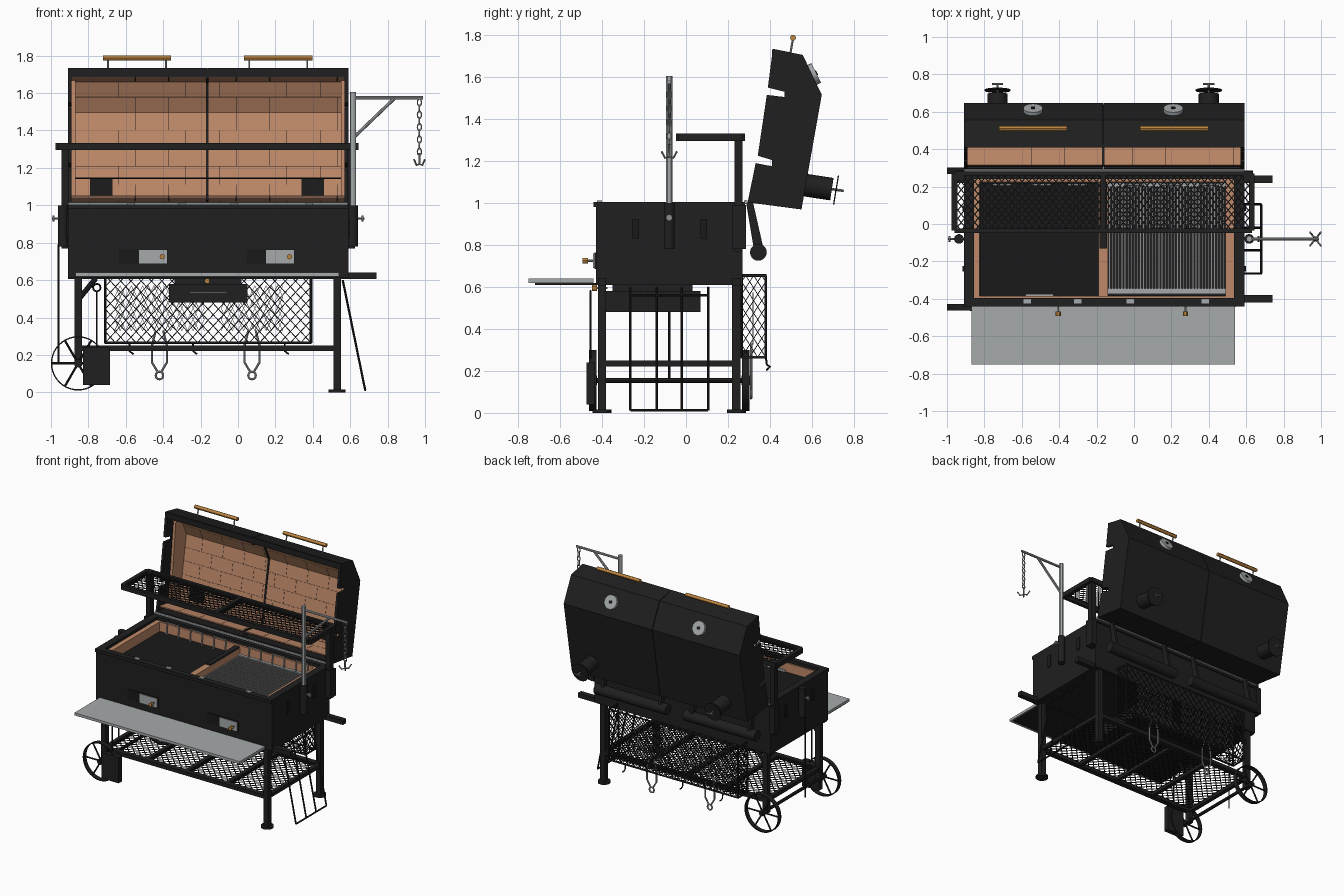
import bpy, bmesh, math
from math import sin, cos, pi
from mathutils import Matrix, Vector

if "Cube" in bpy.data.objects:
    bpy.data.objects.remove(bpy.data.objects["Cube"])


def material(name, *rgb):
    m = bpy.data.materials.new(name)
    m.use_nodes = True
    m.diffuse_color = (*rgb, 1)
    m.node_tree.nodes["Principled BSDF"].inputs["Base Color"].default_value = (*rgb, 1)
    return m


black = material("black_steel", .014, .014, .015)
iron = material("cast_iron", .01, .01, .01)
brick = material("fire_brick", .52, .25, .14)
steel = material("brushed_steel", .38, .4, .41)
grey = material("grate_grey", .27, .27, .27)
wood = material("oiled_wood", .5, .23, .05)


def finish(name, bm, mat, thick=0):
    bmesh.ops.recalc_face_normals(bm, faces=bm.faces)
    mesh = bpy.data.meshes.new(name)
    bm.to_mesh(mesh)
    bm.free()
    mesh.materials.append(mat)
    ob = bpy.data.objects.new(name, mesh)
    bpy.context.collection.objects.link(ob)
    if thick:
        mod = ob.modifiers.new("thickness", "SOLIDIFY")
        mod.thickness, mod.offset = thick, 0
    return ob


def boxes(name, mat, *ranges):
    """Each box is given as three (low, high) ranges."""
    bm = bmesh.new()
    for r in ranges:
        size = Matrix.Diagonal([b - a for a, b in r]).to_4x4()
        mid = Matrix.Translation([(a + b) / 2 for a, b in r])
        bmesh.ops.create_cube(bm, size=1, matrix=mid @ size)
    return finish(name, bm, mat)


def rods(name, mat, radius, paths, res=2, closed=False):
    """Round bars swept along one or more paths."""
    cu = bpy.data.curves.new(name, "CURVE")
    cu.dimensions, cu.bevel_depth, cu.bevel_resolution = "3D", radius, res
    cu.use_fill_caps = True
    for path in paths:
        sp = cu.splines.new("POLY")
        sp.points.add(len(path) - 1)
        sp.use_cyclic_u = closed
        for p, co in zip(sp.points, path):
            p.co = (*co, 1)
    cu.materials.append(mat)
    ob = bpy.data.objects.new(name, cu)
    bpy.context.collection.objects.link(ob)
    bpy.ops.object.select_all(action="DESELECT")
    ob.select_set(True)
    bpy.context.view_layer.objects.active = ob
    bpy.ops.object.convert(target="MESH")
    bpy.ops.object.shade_smooth_by_angle()


def sheets(name, mat, thick, patches):
    """Each patch is a y-z polyline swept between two x values."""
    bm = bmesh.new()
    for pts, x0, x1 in patches:
        rows = [[bm.verts.new((x, *p)) for p in pts] for x in (x0, x1)]
        for i in range(len(pts) - 1):
            bm.faces.new((rows[0][i], rows[0][i + 1], rows[1][i + 1], rows[1][i]))
    finish(name, bm, mat, thick)


def plates(name, mat, thick, pts, xs):
    bm = bmesh.new()
    for x in xs:
        bm.faces.new([bm.verts.new((x, *p)) for p in pts])
    finish(name, bm, mat, thick)


def expanded(name, mat, corner, u, v, pitch=.05, rise=.026, w=.006):
    """Expanded metal: zigzag ribbons that meet in diamonds."""
    corner, u, v = Vector(corner), Vector(u), Vector(v)
    nu, nv = round(u.length / pitch * 2), round(v.length / rise)
    wide = v.normalized() * w / 2
    bm = bmesh.new()
    for j in range(nv):
        last = None
        for i in range(nu + 1):
            t = j + .5 + (.5 if (i + j) % 2 else -.5)
            p = corner + u * i / nu + v * t / nv
            pair = bm.verts.new(p - wide), bm.verts.new(p + wide)
            if last:
                bm.faces.new((last[0], pair[0], pair[1], last[1]))
            last = pair
    finish(name, bm, mat, .004)


def ring(x, y, z, r, n=24):
    return [(x + r * cos(2 * pi * i / n), y, z + r * sin(2 * pi * i / n)) for i in range(n)]


L, R, MID = -.91, .59, -.165      # ends and middle of the cooker
F, B = -.43, .27                  # front and back of the firebox

# firebox with brick lining
boxes("firebox", black,
      ((L, R), (F, F + .025), (.61, 1)), ((L, R), (B - .025, B), (.61, 1)),
      ((L, L + .03), (F, B), (.61, 1)), ((R - .03, R), (F, B), (.61, 1)),
      ((L, R), (F, B), (.61, .63)))
boxes("firebox_rim", black, ((L, R), (F - .01, F + .035), (.98, 1.005)),
      ((L, R), (B - .03, B + .01), (.98, 1.005)),
      ((L, L + .055), (F, B), (.985, 1.005)), ((R - .055, R), (F, B), (.985, 1.005)))
boxes("firebox_lining", brick,
      ((-.88, .56), (-.405, -.385), (.63, .98)), ((-.88, .56), (.225, .245), (.63, .98)),
      ((-.88, -.825), (-.39, .24), (.63, .98)), ((.49, .56), (-.39, .24), (.63, .98)),
      ((-.19, -.14), (-.39, .24), (.63, .96)))
boxes("divider_brace", black, ((-.185, -.145), (-.13, .24), (.95, .97)))
boxes("griddle", iron, ((-.82, -.19), (-.385, .22), (.89, .91)))
boxes("griddle_lip", steel, ((-.58, -.43), (-.385, -.375), (.91, .925)))
boxes("grill_grate", grey, *[((x, x + .009), (-.36, .22), (.9, .915))
      for x in (-.135 + .0165 * i for i in range(38))])
boxes("grate_ends", steel, ((-.14, .49), (-.375, -.345), (.9, .918)),
      ((-.14, .49), (.2, .22), (.9, .918)))
boxes("rim_clips", steel, *[((x - .02, x + .02), (-.425, -.4), (1.004, 1.012))
      for x in (-.57, -.3, -.02, .38)])
rods("lift_handles", steel, .006, [[(x - .05, .2, .91), (x - .05, .21, 1), (x + .05, .21, 1),
     (x + .05, .2, .91)] for x in (-.7, -.5, -.3, 0, .2, .4)])
rods("hinge_rod", steel, .01, [[(L, .285, 1.005), (R, .285, 1.005)]])

# front vents, knobs and work shelf
vents = (-.455, .225)
boxes("vent_tracks", iron, *[((x - .18, x + .08), (F - .006, F), (.685, .765)) for x in vents])
boxes("vent_slides", steel, *[((x - .075, x + .075), (F - .012, F), (.69, .76)) for x in vents])
knobs = [(x + .05, -.48, .725) for x in vents] + [(MID, -.435, .595)]
rods("knob_stems", steel, .005, [[(x, y, z), (x, y + .06, z)] for x, y, z in knobs])
rods("knobs", wood, .014, [[(x, y - .012, z), (x, y + .012, z)] for x, y, z in knobs], 4)
boxes("work_shelf", steel, ((-.87, .54), (-.75, F - .01), (.62, .64)))
boxes("shelf_supports", black, ((-.86, .53), (-.72, F), (.61, .62)))
boxes("ash_drawer", black, ((-.37, .05), (-.4, .07), (.48, .58)), ((-.34, .02), (-.35, .03), (.58, .61)))
boxes("drawer_pull", grey, ((-.26, -.06), (-.415, -.4), (.53, .54)))

# stand: legs, rails, lower shelf
legs_y = (-.4, .24)
sq = lambda c, h=.02: (c - h, c + h)
boxes("legs", black, *[(sq(x), sq(y), (z, .62)) for y in legs_y for x, z in ((.53, 0), (-.855, .14))])
rods("feet", black, .045, [[(.53, y, 0), (.53, y, .015)] for y in legs_y], 6)
boxes("carry_rails", black, *[((L, .74), sq(y), (.605, .64)) for y in legs_y])
rods("leg_braces", black, .014, [[(-.85, y, .5), (-.76, y, .61)] for y in legs_y])
boxes("lower_frame", black, *[((-.87, .55), sq(y), (.222, .25)) for y in legs_y],
      *[(sq(x, .015), legs_y, (.222, .25)) for x in (-.855, -.5, MID, .18, .53)])
expanded("lower_mesh", black, (-.85, -.39, .245), (1.37, 0, 0), (0, .62, 0), w=.009)

# wheels on the left end
WX, WZ, WR = -.855, .155, .142
wheels_y = (-.445, .285)
rods("axle", black, .012, [[(WX, -.47, WZ), (WX, .31, WZ)]])
for y in wheels_y:
    bm = bmesh.new()
    bmesh.ops.create_cone(bm, cap_ends=False, segments=40, radius1=WR, radius2=WR, depth=.035,
                          matrix=Matrix.Translation((WX, y, WZ)) @ Matrix.Rotation(pi / 2, 4, "X"))
    finish("wheel_rim", bm, black, .007)
    rods("wheel_spokes", black, .006, [[(WX, y, WZ), p] for p in ring(WX, y, WZ, WR, 6)])
    rods("wheel_hub", black, .022, [[(WX, y - .02, WZ), (WX, y + .02, WZ)]], 4)
boxes("wheel_box", black, ((-.83, -.685), (-.475, -.435), (.04, .24)))
rods("hanging_chains", black, .005, [[(-.755, -.455, .24), (-.755, -.455, .54)],
                                     [(-.96, -.08, .16), (-.96, -.08, .79)]])
rods("chain_ring", black, .005, [ring(-.755, -.455, .56, .02, 12)], closed=True)

# rear basket with spare grids, tongs and hooks
bx, by, bz = (-.71, .39), (.265, .38), (.265, .655)
w, d, h = bx[1] - bx[0], by[1] - by[0], bz[1] - bz[0]
for y in by:
    expanded("basket_face", black, (bx[0], y, bz[0]), (w, 0, 0), (0, 0, h), .055, .03, .007)
for x in bx:
    expanded("basket_end", black, (x, by[0], bz[0]), (0, d, 0), (0, 0, h), .04, .03, .007)
expanded("basket_floor", black, (bx[0], by[0], bz[0]), (w, 0, 0), (0, d, 0), .055, .03, .007)
rods("basket_frame", black, .007, [[(x, y, z) for x, y in ((bx[0], by[0]), (bx[1], by[0]),
     (bx[1], by[1]), (bx[0], by[1]))] for z in bz], closed=True)
rods("basket_posts", black, .007, [[(x, y, z) for z in bz] for x in bx for y in by])
for x, width in ((-.66, .48), (-.09, .33)):
    expanded("spare_grid", grey, (x, .32, .33), (width, 0, 0), (0, 0, .24), .03, .03)
for x in (-.42, .075):
    rods("tongs", steel, .006, [[(x + s * .02, .31, .33), (x + s * .04, .31, .25), (x + s * .04, .31, .16),
                                 (x + s * .01, .31, .11)] for s in (-1, 1)])
    rods("tong_ring", steel, .006, [ring(x, .31, .09, .02, 12)], closed=True)
rods("pigtail_hooks", black, .005, [[(x, .38, .27), (x, .385, .23), (x, .4, .22), (x + .02, .385, .205)]
     for x in (-.58, -.24, .25)])

# leaning rake rack at the right end
rods("rake_rack", black, .006, [[(.56, y, .6), (.68, y, .012)] for y in (-.265, -.14, -.02, .105)]
     + [[(x, -.265, z), (x, .105, z)] for x, z in ((.568, .56), (.68, .012))])

# side slots and post sleeves, mirrored about the middle
for s, end in ((1, R), (-1, L)):
    at = lambda a, b: tuple(sorted((end + s * a, end + s * b)))
    boxes("side_slots", iron, *[(at(0, .008), sq(y, .015), (.83, .925)) for y in (-.24, .085)])
    rods("post_sleeve", black, .026, [[(end + s * .026, -.08, .78), (end + s * .026, -.08, 1)]], 5)
    rods("set_screw", grey, .006, [[(end, -.08, .93), (end + s * .085, -.08, .93)]])
    rods("sleeve_knob", grey, .016, [[(end + s * .07, -.08, .93), (end + s * .082, -.08, .93)]])
    boxes("shelf_post", black, (at(-.005, .035), (.23, .27), (.77, 1.33)),
          (at(0, .045), (.22, .285), (.78, .99)))

# upper mesh shelf
ux, uy = (-.96, .63), (-.035, .27)
boxes("upper_frame", black, *[(ux, sq(y, .012), (1.295, 1.332)) for y in uy],
      *[(sq(x, .015), uy, (1.295, 1.332)) for x in (*ux, MID)])
expanded("upper_mesh", black, (ux[0], uy[0], 1.32), (ux[1] - ux[0], 0, 0), (0, uy[1] - uy[0], 0), .036, .022, .009)

# swing crane with chain and hook
PX, PY = .616, -.08
rods("crane_post", steel, .016, [[(PX, PY, .8), (PX, PY, 1.605)]], 4)
rods("crane_boom", steel, .009, [[(PX, PY, 1.575), (.99, PY, 1.575)], [(PX, PY, 1.36), (.84, PY, 1.575)]])
for i in range(9):
    z, flat = 1.55 - i * .033, i % 2
    link = [(.97 + (0 if flat else a), PY + (a if flat else 0), z + b * 1.8)
            for a, _, b in ring(0, 0, 0, .011, 10)]
    rods("chain_link", steel, .004, [link], 1, True)
rods("meat_hook", steel, .005, [[(.97, PY, 1.28), (.97, PY, 1.22), (.97 + a, PY + b, 1.215), (.97 + a * 1.8, PY + b * 1.8, 1.245)]
     for a, b in ((.016, .02), (.016, -.02), (-.016, .02), (-.016, -.02))])

# open lid
lid = [(.295, 1.01), (.546, .975), (.64, 1.515), (.552, 1.7), (.413, 1.728)]
inner = [(.47 + (y - .47) * .9, 1.35 + (z - 1.35) * .9) for y, z in lid]
slots = [(.39, 1.55), (.47, 1.53), (.47, 1.505), (.385, 1.515),
         (.342, 1.225), (.41, 1.205), (.41, 1.175), (.332, 1.19)]
sheets("lid_shell", black, .014, [(lid, L, MID - .002), (lid, MID + .002, R)])
sheets("lid_backing", black, .006, [([(y - .004, z) for y, z in inner], L, R)])
plates("lid_ends", black, .02, lid + slots, (L + .01, R - .01))
plates("lid_end_lining", brick, .02, [(.42, 1.03)] + inner[1:4] + [(.49, 1.68)], (L + .03, R - .03))
sheets("lid_rib", black, .03, [(inner, MID - .007, MID + .007)])
boxes("lid_lip", black, ((L, R), (.41, .425), (1.69, 1.732)))
courses = []
for (a, b), n in zip(zip(inner, inner[1:]), (2, 5, 2, 1)):
    a, b = Vector(a), Vector(b)
    gap = (b - a).normalized() * .001
    for k in range(n):
        row = [a.lerp(b, k / n) + gap, a.lerp(b, (k + 1) / n) - gap]
        cuts = [L + .02] + [L + .18 * (i + (k % 2) / 2) for i in range(1, 9)] + [R - .02]
        cuts = [c for c in cuts if c <= R - .02]
        courses += [(row, x0 + .001, x1 - .001) for x0, x1 in zip(cuts, cuts[1:])]
sheets("lid_bricks", brick, .016, courses)
rods("lid_rack_rod", black, .004, [[(L, .5, 1.145), (R, .5, 1.145)]])

# chimneys, dampers, gauges and handles on the lid
flues = (-.73, .4)
sheets("flue_openings", iron, .008, [([(.533, 1.04), (.551, 1.145)], x - .06, x + .06) for x in flues])
rods("chimneys", black, .054, [[(x, .55, 1.088), (x, .695, 1.066)] for x in flues], 8)
rods("damper_discs", black, .07, [[(x, .712, 1.063), (x, .718, 1.062)] for x in flues], 8)
rods("damper_screws", grey, .006, [[(x, .69, 1.067), (x, .75, 1.058)] for x in flues])
rods("damper_grips", grey, .005, [[(x - .03, .748, 1.058), (x + .03, .748, 1.058)] for x in flues])
gauges = (-.54, .21)
rods("gauges", steel, .052, [[(x, .6, 1.61), (x, .62, 1.62)] for x in gauges], 8)
rods("gauge_hubs", iron, .012, [[(x, .62, 1.62), (x, .624, 1.622)] for x in gauges], 4)
grips = (-.54, .215)
rods("handle_posts", steel, .005, [[(x + s, .495, 1.7), (x + s, .51, 1.785)] for x in grips for s in (-.155, .155)])
rods("lid_handles", wood, .014, [[(x - .182, .51, 1.787), (x + .182, .51, 1.787)] for x in grips], 4)

# counterweights
rolls = ((-.85, -.24), (-.09, .52))
rods("counterweights", black, .04, [[(a, .345, .765), (b, .345, .765)] for a, b in rolls], 8)
boxes_x = [x for a, b in rolls for x in (a + .06, b - .06)]
plates("counterweight_arms", black, .02, [(.285, 1.01), (.32, 1), (.37, .78), (.325, .77), (.3, .92)], boxes_x)
